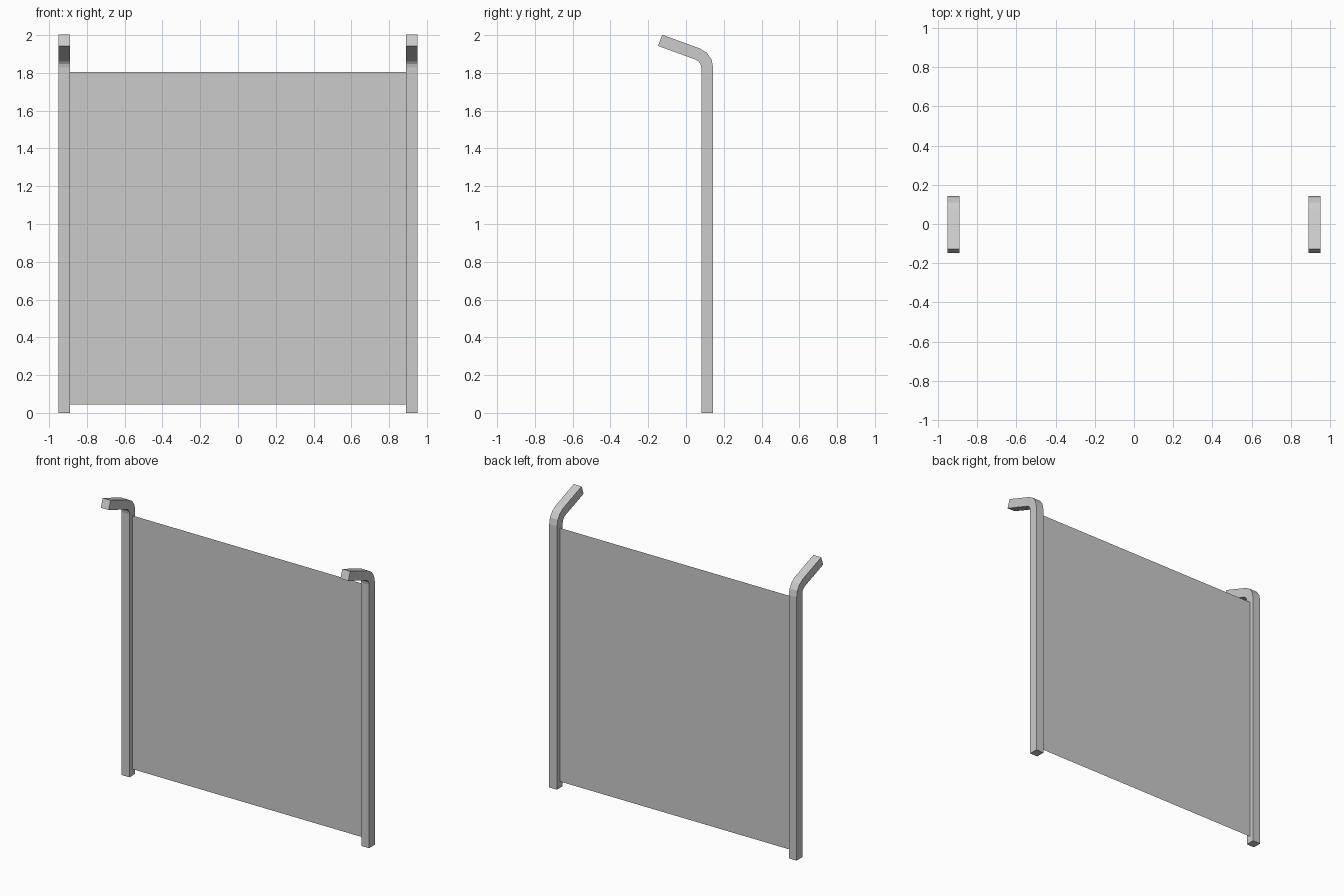
import bpy, bmesh
from math import sin, cos, radians

if "Cube" in bpy.data.objects:
    bpy.data.objects.remove(bpy.data.objects["Cube"])

X_IN, X_OUT = 0.89, 0.95      # post faces
Y_IN, Y_OUT = 0.081, 0.144    # upright front and back
BEND_Z, R_IN = 1.828, 0.045   # start height and inner radius of the bend
THICK = Y_OUT - Y_IN
TURN, STEPS = 70, 3
ARM = 0.212                   # straight length of the bent arm


def add_object(name, bm):
    bmesh.ops.recalc_face_normals(bm, faces=bm.faces)
    mesh = bpy.data.meshes.new(name)
    bm.to_mesh(mesh)
    bm.free()
    obj = bpy.data.objects.new(name, mesh)
    bpy.context.collection.objects.link(obj)
    return obj


def edge_line(radius, y_base):
    """One side of the bent post in y/z, from foot to arm tip."""
    cy = Y_IN - R_IN
    pts = [(y_base, 0.0)]
    for i in range(STEPS + 1):
        a = radians(TURN * i / STEPS)
        pts.append((cy + radius * cos(a), BEND_Z + radius * sin(a)))
    a = radians(TURN)
    y, z = pts[-1]
    pts.append((y - ARM * sin(a), z + ARM * cos(a)))
    return pts


def post(name, side):
    """Square tube swept along the bent path."""
    inner = edge_line(R_IN, Y_IN)
    outer = edge_line(R_IN + THICK, Y_OUT)
    bm = bmesh.new()
    rings = []
    for (yi, zi), (yo, zo) in zip(inner, outer):
        corners = [(X_IN, yi, zi), (X_OUT, yi, zi), (X_OUT, yo, zo), (X_IN, yo, zo)]
        rings.append([bm.verts.new((side * x, y, z)) for x, y, z in corners])
    for a, b in zip(rings, rings[1:]):
        for i in range(4):
            j = (i + 1) % 4
            bm.faces.new((a[i], a[j], b[j], b[i]))
    bm.faces.new(rings[0])
    bm.faces.new(rings[-1])
    return add_object(name, bm)


# Bent posts
post("right_post", 1)
post("left_post", -1)

# Flat sheet between the posts, with no thickness
bm = bmesh.new()
y_mid = (Y_IN + Y_OUT) / 2
bm.faces.new([bm.verts.new((x, y_mid, z)) for x, z in
              ((-X_IN, 0.045), (X_IN, 0.045), (X_IN, 1.805), (-X_IN, 1.805))])
add_object("fence_panel", bm)
